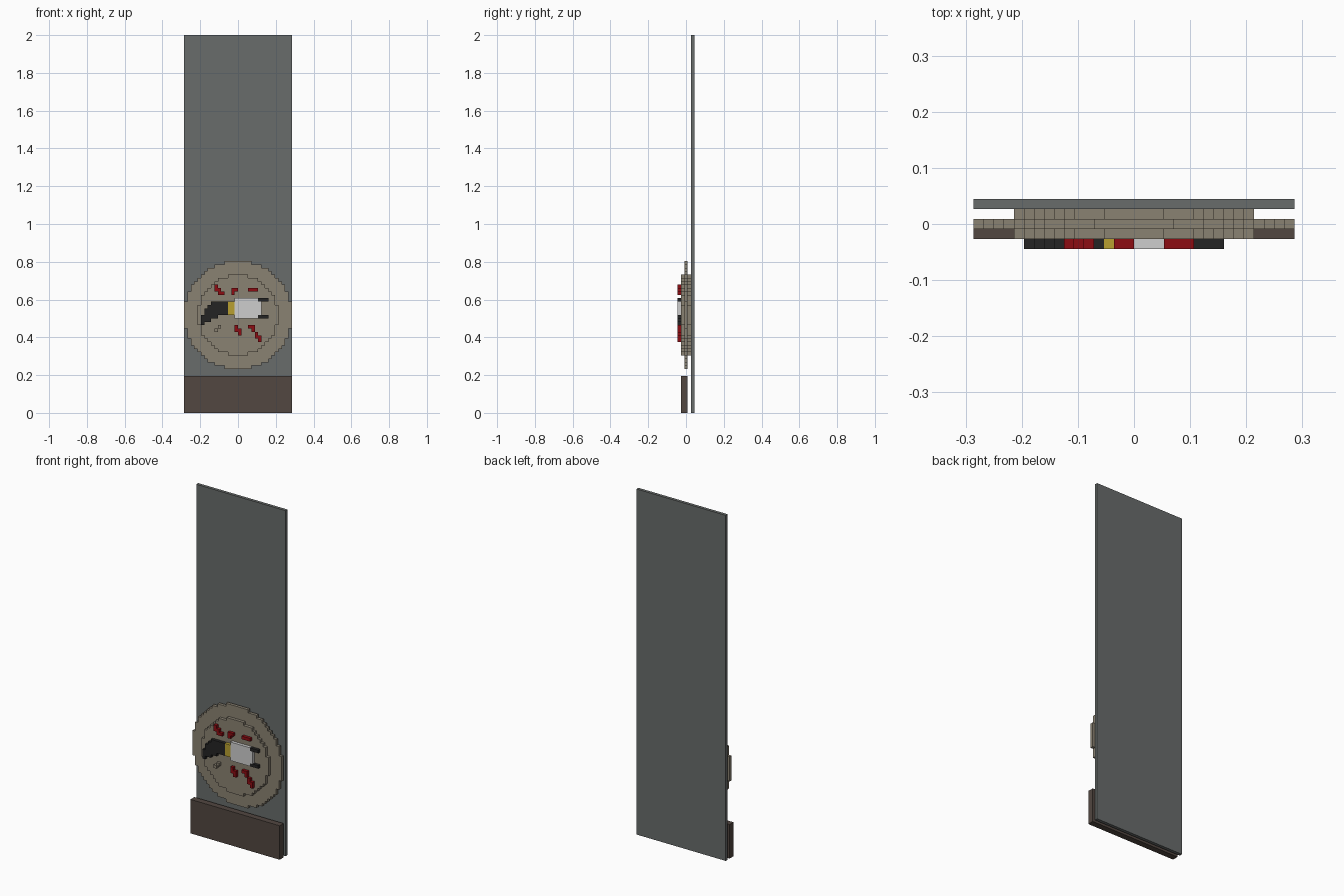
import bpy, bmesh, math

if "Cube" in bpy.data.objects:
    bpy.data.objects.remove(bpy.data.objects["Cube"])

U = 2 / 112                      # one block of the grid
Y = [(i - 2.5) * U for i in range(6)]   # layer boundaries, front to back


def lin(c):
    c /= 255
    return c / 12.92 if c <= 0.04045 else ((c + 0.055) / 1.055) ** 2.4


def material(name, rgb):
    m = bpy.data.materials.new(name)
    m.diffuse_color = (*[lin(c) for c in rgb], 1)
    m.use_nodes = True
    m.node_tree.nodes["Principled BSDF"].inputs["Base Color"].default_value = m.diffuse_color
    return m


GREY = material("slate grey", (104, 108, 107))
TAN = material("stone tan", (138, 130, 114))
BROWN = material("dark brown", (82, 71, 65))
BLACK = material("black", (36, 36, 36))
RED = material("dark red", (140, 12, 18))
WHITE = material("off white", (206, 206, 206))
YELLOW = material("brass yellow", (184, 160, 48))


def plate(name, polygons, front, back, mat):
    """Extrude polygons (block units, x and z) between two layer boundaries."""
    bm = bmesh.new()
    for poly in polygons:
        bm.faces.new([bm.verts.new((x * U, Y[front], z * U)) for x, z in poly])
    bmesh.ops.remove_doubles(bm, verts=bm.verts, dist=U / 100)
    faces = bm.faces[:]
    out = bmesh.ops.extrude_face_region(bm, geom=faces, use_keep_orig=True)
    for v in out["geom"]:
        if isinstance(v, bmesh.types.BMVert):
            v.co.y = Y[back]
    bmesh.ops.recalc_face_normals(bm, faces=bm.faces)
    me = bpy.data.meshes.new(name)
    bm.to_mesh(me)
    bm.free()
    me.materials.append(mat)
    ob = bpy.data.objects.new(name, me)
    bpy.context.collection.objects.link(ob)


def rect(x0, z0, x1, z1):
    return [(x0, z0), (x1, z0), (x1, z1), (x0, z1)]


def cells(*positions):
    return [rect(x, z, x + 1, z + 1) for x, z in positions]


def stepped_disc(r, cz):
    """Outline of a round disc made of blocks."""
    right = []
    for k in range(-r, r):
        w = math.floor(math.sqrt(r * r - (k + 0.5) ** 2) + 0.5)
        for z in (k, k + 1):
            if len(right) > 1 and right[-1][0] == right[-2][0] == w:
                right.pop()
            if not right or right[-1] != (w, cz + z):
                right.append((w, cz + z))
    return [right + [(-x, z) for x, z in reversed(right)]]


# Back panel and lower board
plate("back_panel", [rect(-16, 0, 16, 112)], 4, 5, GREY)
plate("lower_board", [rect(-16, 0, 16, 11)], 1, 3, BROWN)

# Round medallion: thick core and thin wide rim
plate("medallion_core", stepped_disc(12, 29), 1, 4, TAN)
plate("medallion_rim", stepped_disc(16, 29), 2, 3, TAN)

# Emblem: curved black handle, brass collar, white head with black prongs
handle = [(-11, 26, 29), (-10, 27, 31), (-9, 27, 32), (-8, 28, 33), (-7, 28, 33)]
columns = [(x, z) for x, lo, hi in handle for z in range(lo, hi)]
columns += [(x, z) for x in range(-6, -3) for z in range(29, 33)]
plate("emblem_handle", cells(*columns), 0, 1, BLACK)
plate("emblem_collar", [rect(-3, 29, -1, 33)], 0, 1, YELLOW)
plate("emblem_head", [[(-1, 28), (6, 28), (6, 29), (7, 29), (7, 33),
                       (6, 33), (6, 34), (-1, 34)]], 0, 1, WHITE)
for name, z in (("upper_prong", 33), ("lower_prong", 28)):
    plate(name, [rect(6, z, 9, z + 1)], 0, 1, BLACK)

# Small marks around the emblem
marks = {
    "upper_left_mark": [(-7, 37), (-7, 36), (-6, 36), (-6, 35), (-5, 35)],
    "upper_middle_mark": [(-2, 36), (-1, 36), (-2, 35)],
    "upper_right_mark": [(3, 36), (4, 36), (5, 36)],
    "lower_middle_mark": [(-1, 25), (-1, 24), (0, 24), (0, 23)],
    "lower_right_mark": [(3, 25), (4, 25), (4, 24), (5, 23), (5, 22), (6, 22), (6, 21)],
}
for name, pos in marks.items():
    plate(name, cells(*pos), 0, 1, RED)
plate("lower_left_mark", cells((-7, 24), (-6, 25)), 0, 1, TAN)
